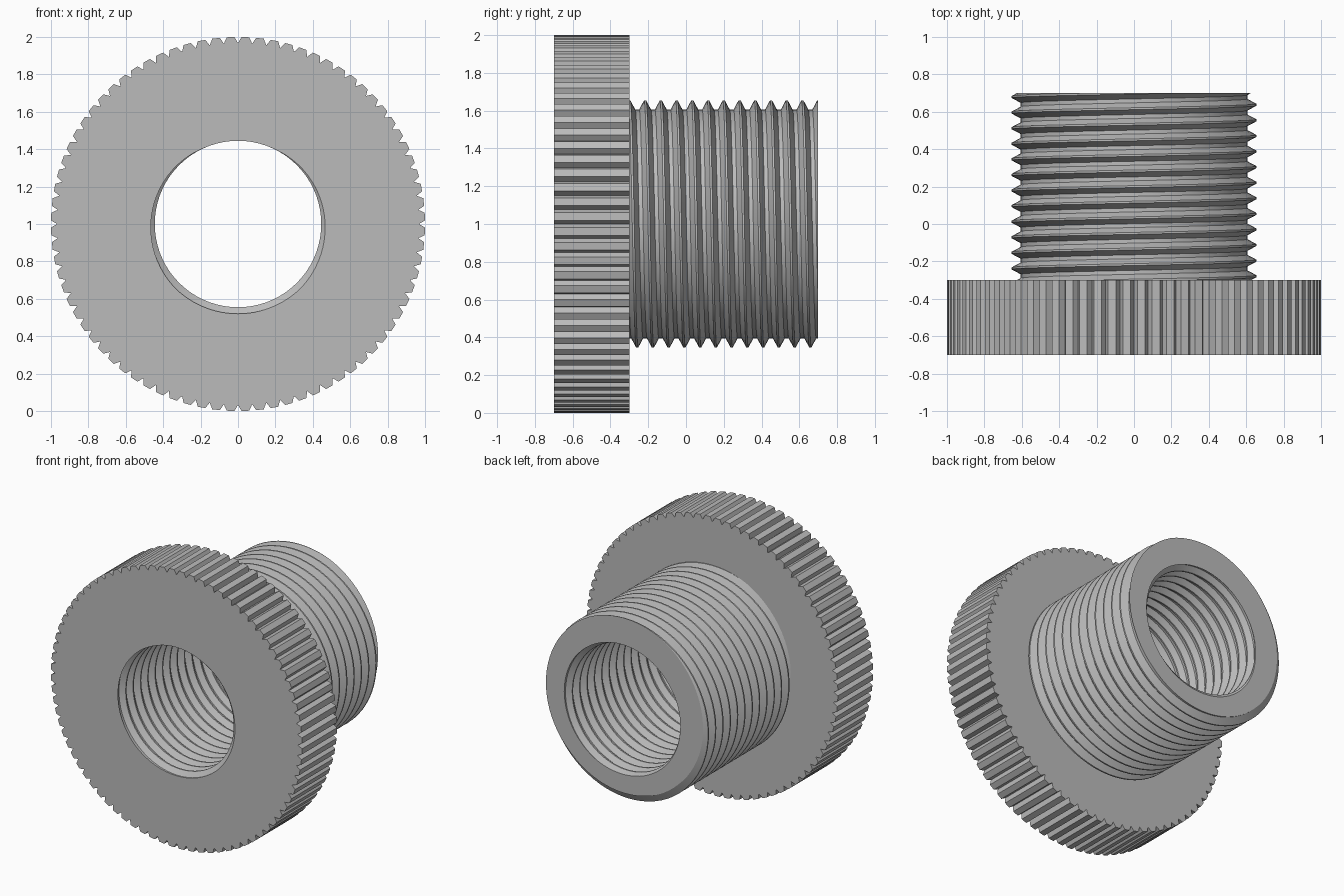
import bpy, bmesh, math
from mathutils import Vector

cube = bpy.data.objects.get("Cube")
if cube:
    bpy.data.objects.remove(cube)

FRONT, SHOULDER, BACK = -0.7, -0.3, 0.7
AXIS_Z = 1.0
PITCH = 1 / 12
SEGMENTS = 72
TEETH = 80


def ring_point(radius, angle, y):
    """Point around the y axis; angle runs from the top towards +x."""
    return Vector((radius * math.sin(angle), y, AXIS_Z + radius * math.cos(angle)))


def thread(bm, crest, root, y_crest, start, end):
    """Right-handed helical thread surface, trimmed flat at start and end."""
    profile = [(-0.0625, crest), (0.0625, crest), (0.375, root), (0.625, root), (0.9375, crest)]
    first = math.floor((start - y_crest) / PITCH) - 2
    last = math.ceil((end - y_crest) / PITCH) + 1
    part = bmesh.new()
    rows = []
    for i in range((last - first) * SEGMENTS + 1):
        turn = first + i / SEGMENTS
        rows.append([part.verts.new(ring_point(r, math.tau * turn, y_crest + PITCH * (turn + f)))
                     for f, r in profile])
    for a, b in zip(rows, rows[1:]):
        for k in range(len(profile) - 1):
            part.faces.new((a[k], a[k + 1], b[k + 1], b[k]))
    bmesh.ops.remove_doubles(part, verts=part.verts, dist=1e-5)
    for y, direction in ((start, -1), (end, 1)):
        geom = part.verts[:] + part.edges[:] + part.faces[:]
        bmesh.ops.bisect_plane(part, geom=geom, dist=1e-6, plane_co=(0, y, 0),
                               plane_no=(0, direction, 0), clear_outer=True)
    piece = bpy.data.meshes.new("thread_piece")
    part.to_mesh(piece)
    part.free()
    bm.from_mesh(piece)
    bpy.data.meshes.remove(piece)


def knurled_rim(bm):
    """Flange wall with flat-topped teeth and V notches."""
    step = math.tau / TEETH
    outline = []
    for i in range(TEETH):
        for f, r in ((0, 0.967), (0.24, 1.0), (0.76, 1.0)):
            outline.append((r, (i + f) * step))
    front = [bm.verts.new(ring_point(r, a, FRONT)) for r, a in outline]
    back = [bm.verts.new(ring_point(r, a, SHOULDER)) for r, a in outline]
    for i in range(len(outline)):
        j = (i + 1) % len(outline)
        bm.faces.new((front[i], front[j], back[j], back[i]))


def cap(bm, y):
    """Fill the flat ring between the two open loops lying at y."""
    edges = [e for e in bm.edges if e.is_boundary and all(abs(v.co.y - y) < 1e-4 for v in e.verts)]
    bmesh.ops.triangle_fill(bm, edges=edges, use_beauty=True, normal=(0, 1, 0))


# Flange, threaded neck and threaded bore joined into one solid
bm = bmesh.new()
knurled_rim(bm)
thread(bm, 0.655, 0.606, SHOULDER, SHOULDER, BACK)
thread(bm, 0.445, 0.48, FRONT, FRONT, BACK)
for level in (FRONT, SHOULDER, BACK):
    cap(bm, level)
bmesh.ops.recalc_face_normals(bm, faces=bm.faces)

mesh = bpy.data.meshes.new("threaded_adapter")
bm.to_mesh(mesh)
bm.free()
adapter = bpy.data.objects.new("threaded_adapter", mesh)
bpy.context.collection.objects.link(adapter)

# Plain grey finish
grey = bpy.data.materials.new("plain_grey")
grey.use_nodes = True
colour = (0.5, 0.5, 0.5, 1)
grey.diffuse_color = colour
grey.node_tree.nodes["Principled BSDF"].inputs["Base Color"].default_value = colour
mesh.materials.append(grey)

bpy.ops.object.select_all(action='DESELECT')
adapter.select_set(True)
bpy.context.view_layer.objects.active = adapter
bpy.ops.object.shade_smooth_by_angle(angle=math.radians(25))
